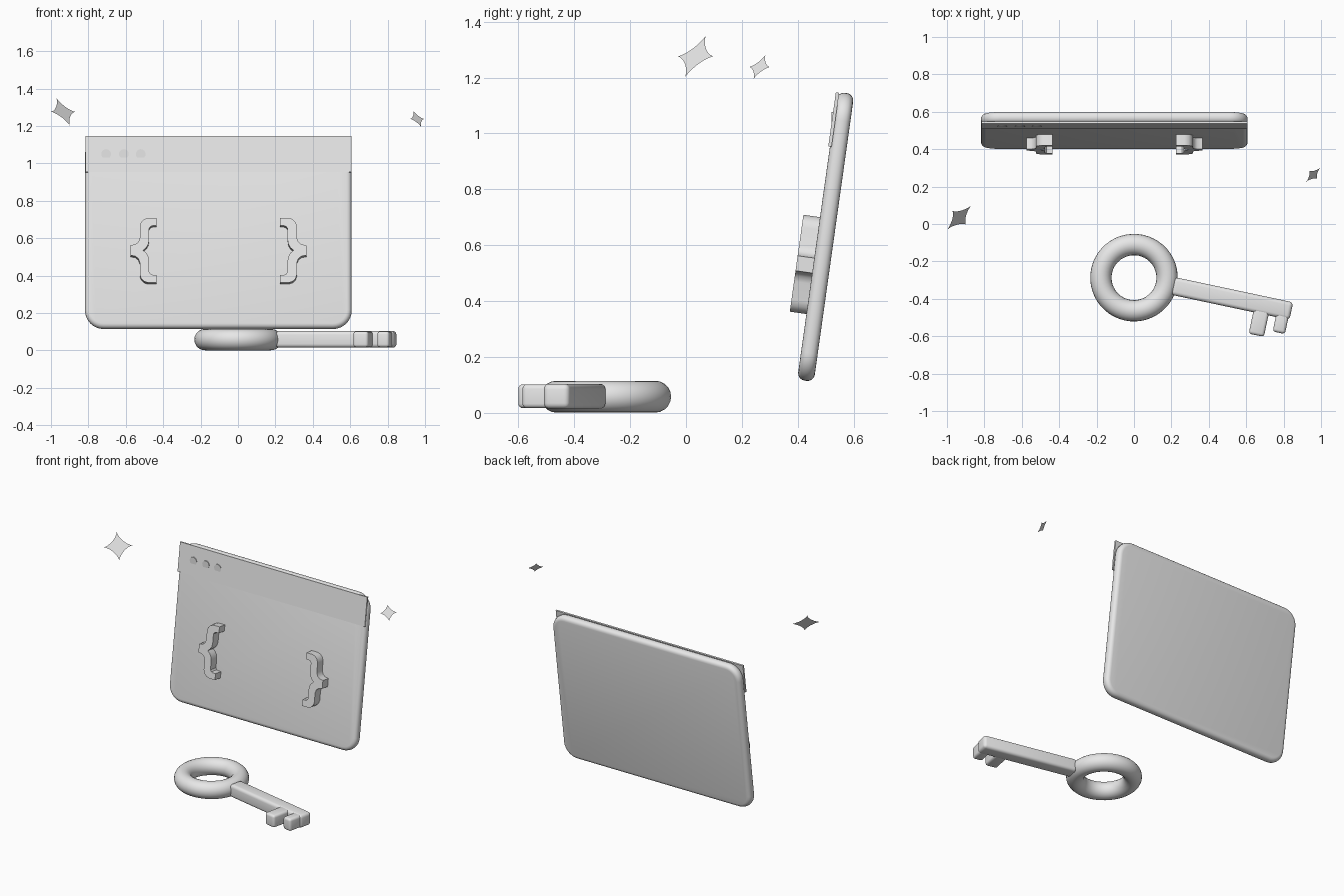
import bpy, bmesh, math
from mathutils import Matrix, Vector

if "Cube" in bpy.data.objects:
    bpy.data.objects.remove(bpy.data.objects["Cube"])

grey = bpy.data.materials.new("light_grey")
grey.diffuse_color = (0.8, 0.8, 0.8, 1)
grey.use_nodes = True
grey.node_tree.nodes["Principled BSDF"].inputs["Base Color"].default_value = grey.diffuse_color


def finish(name, bm, matrix=None, smooth=True):
    """Turn a bmesh into a named object with the shared material."""
    if matrix is not None:
        bm.transform(matrix)
    if len(bm.faces) > 1:
        bmesh.ops.recalc_face_normals(bm, faces=bm.faces[:])
    me = bpy.data.meshes.new(name)
    bm.to_mesh(me)
    bm.free()
    me.materials.append(grey)
    ob = bpy.data.objects.new(name, me)
    bpy.context.collection.objects.link(ob)
    if smooth:
        bpy.context.view_layer.objects.active = ob
        ob.select_set(True)
        bpy.ops.object.shade_smooth_by_angle(angle=math.radians(35))
        ob.select_set(False)
    return ob


def prism(points, y0, y1, bevel=0, segments=4):
    """Extrude an x-z outline from y0 to y1, with optional rounded rims."""
    bm = bmesh.new()
    face = bm.faces.new([bm.verts.new((x, y0, z)) for x, z in points])
    ext = bmesh.ops.extrude_face_region(bm, geom=[face])
    verts = [v for v in ext["geom"] if isinstance(v, bmesh.types.BMVert)]
    bmesh.ops.translate(bm, verts=verts, vec=(0, y1 - y0, 0))
    bmesh.ops.recalc_face_normals(bm, faces=bm.faces[:])
    if bevel:
        rims = [e for e in bm.edges
                if abs(e.verts[0].co.y - e.verts[1].co.y) < 1e-5]
        bmesh.ops.bevel(bm, geom=rims, offset=bevel, segments=segments,
                        profile=0.5, affect='EDGES')
    return bm


def box(x0, x1, y0, y1, z0, z1, bevel=0):
    bm = bmesh.new()
    bmesh.ops.create_cube(bm, size=1)
    bmesh.ops.scale(bm, verts=bm.verts, vec=(x1 - x0, y1 - y0, z1 - z0))
    bmesh.ops.translate(bm, verts=bm.verts,
                        vec=((x0 + x1) / 2, (y0 + y1) / 2, (z0 + z1) / 2))
    if bevel:
        bmesh.ops.bevel(bm, geom=bm.edges[:], offset=bevel, segments=4,
                        profile=0.5, affect='EDGES')
    return bm


def rounded_rect(hw, hh, r, n=8):
    pts = []
    for i, (sx, sz) in enumerate([(1, 1), (-1, 1), (-1, -1), (1, -1)]):
        for k in range(n + 1):
            a = math.pi / 2 * (i + k / n)
            pts.append((sx * (hw - r) + r * math.cos(a),
                        sz * (hh - r) + r * math.sin(a)))
    return pts


# Window panel leaning backwards
tilt = (Matrix.Translation((-0.105, 0.5, 0.63))
        @ Matrix.Rotation(math.radians(-8), 4, 'X'))
finish("window_panel",
       prism(rounded_rect(0.713, 0.52, 0.1), -0.03, 0.03, 0.026), tilt)

# Title bar with square corners
finish("title_bar", box(-0.711, 0.711, -0.036, -0.024, 0.322, 0.517), tilt, False)

# Three round buttons, upright so that only their lower rims emerge
for i, x in enumerate((-0.705, -0.61, -0.52)):
    bm = bmesh.new()
    bmesh.ops.create_cone(bm, cap_ends=True, segments=24, radius1=0.026,
                          radius2=0.026, depth=0.012)
    finish(f"window_button_{i + 1}", bm,
           Matrix.Translation((x, 0.526, 1.05))
           @ Matrix.Rotation(math.pi / 2, 4, 'X'))

# Curly braces: upper half of the outline, mirrored downwards
outer = [(0.33, 0.175), (0.375, 0.175), (0.397, 0.168), (0.413, 0.152),
         (0.42, 0.13), (0.42, 0.066), (0.428, 0.045), (0.444, 0.032), (0.47, 0.027)]
inner = [(0.402, 0.0), (0.385, 0.015), (0.374, 0.034), (0.37, 0.058),
         (0.37, 0.118), (0.362, 0.129), (0.35, 0.133), (0.33, 0.133)]
brace = (outer + [(x, -z) for x, z in reversed(outer)]
         + [(x, -z) for x, z in reversed(inner)] + inner[1:])
for side, name in ((-1, "left_brace"), (1, "right_brace")):
    finish(name, prism([(side * x, z - 0.108) for x, z in brace], -0.09, -0.02),
           tilt)

# Key: ring, shaft and two teeth, turned about the ring centre
key = (Matrix.Translation((0, -0.287, 0.058))
       @ Matrix.Rotation(math.radians(-12), 4, 'Z'))
bm = bmesh.new()
R, r, N, M = 0.177, 0.057, 48, 20
ring = [[bm.verts.new(((R + r * math.cos(b)) * math.cos(a),
                       (R + r * math.cos(b)) * math.sin(a), r * math.sin(b)))
         for b in (2 * math.pi * j / M for j in range(M))]
        for a in (2 * math.pi * i / N for i in range(N))]
for i in range(N):
    for j in range(M):
        i2, j2 = (i + 1) % N, (j + 1) % M
        bm.faces.new((ring[i][j], ring[i2][j], ring[i2][j2], ring[i][j2]))
finish("key_ring", bm, key)
finish("key_shaft", box(0.212, 0.86, -0.048, 0.048, -0.043, 0.046, 0.02), key)
finish("key_tooth_long", box(0.662, 0.745, -0.165, -0.02, -0.041, 0.044, 0.016), key)
finish("key_tooth_short", box(0.785, 0.852, -0.127, -0.02, -0.041, 0.044, 0.016), key)


# Four-pointed sparkles, flat and facing front right and upwards
def sparkle(name, centre, size):
    up = Vector((-0.4, 0.41, 0.82)).normalized()
    across = Vector((1, 1, 0)).normalized()
    bm = bmesh.new()
    loop = []
    for k in range(32):
        a = 2 * math.pi * k / 32
        c, s = round(math.cos(a), 6), round(math.sin(a), 6)
        u = math.copysign(abs(c) ** 2.9, c)
        v = math.copysign(abs(s) ** 2.9, s)
        loop.append(bm.verts.new(Vector(centre) + size * (u * across + v * up)))
    face = bm.faces.new(loop)
    face.normal_update()
    if face.normal.z < 0:
        face.normal_flip()
    finish(name, bm, None, False)


sparkle("large_sparkle", (-0.935, 0.034, 1.276), 0.091)
sparkle("small_sparkle", (0.958, 0.263, 1.238), 0.053)
